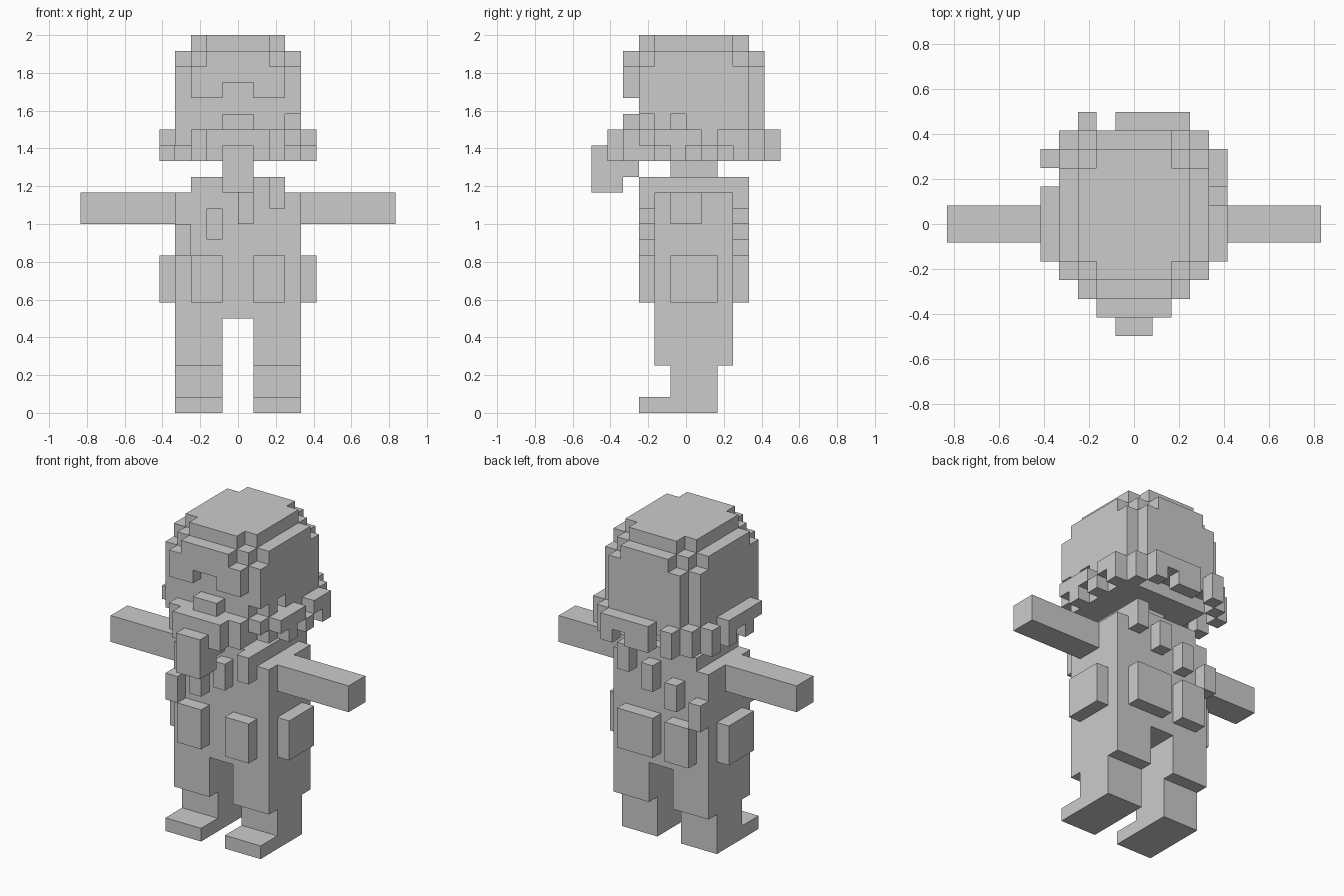
import bpy
import bmesh

U = 1 / 12  # edge of one block

if "Cube" in bpy.data.objects:
    bpy.data.objects.remove(bpy.data.objects["Cube"], do_unlink=True)

grey = bpy.data.materials.new("plain_grey")
grey.use_nodes = True
color = (0.6, 0.6, 0.6, 1)
grey.diffuse_color = color
grey.node_tree.nodes["Principled BSDF"].inputs["Base Color"].default_value = color


def part(name, *boxes, mirror=False):
    """Boxes are (x0, x1, y0, y1, z0, z1) in blocks, optionally repeated at -x."""
    bm = bmesh.new()
    boxes = list(boxes)
    if mirror:
        boxes += [(-b[1], -b[0]) + b[2:] for b in boxes]
    for x0, x1, y0, y1, z0, z1 in boxes:
        for v in bmesh.ops.create_cube(bm, size=1)["verts"]:
            v.co = (U * (x1 if v.co.x > 0 else x0),
                    U * (y1 if v.co.y > 0 else y0),
                    U * (z1 if v.co.z > 0 else z0))
    mesh = bpy.data.meshes.new(name)
    bm.to_mesh(mesh)
    bm.free()
    mesh.materials.append(grey)
    obj = bpy.data.objects.new(name, mesh)
    bpy.context.collection.objects.link(obj)
    return obj


# Legs and body
part("feet", (1, 4, -3, 2, 0, 1), mirror=True)
part("ankles", (1, 4, -1, 2, 1, 3), mirror=True)
part("legs", (1, 4, -2, 3, 3, 6), mirror=True)
part("torso", (-4, 4, -2, 3, 6, 14))
part("shoulders", (-3, 3, -2, 3, 14, 15))
part("neck", (-1, 1, -1, 2, 15, 16))
part("arms", (4, 10, -1, 1, 12, 14), mirror=True)

# Pouches round the waist
part("front_pouches", (1, 3, -3, -2, 7, 10), mirror=True)
part("side_pouches", (4, 5, -1, 2, 7, 10), mirror=True)
part("back_pouches", (0, 3, 3, 4, 7, 10), (-3, -1, 3, 4, 7, 10))

# Diagonal strap, front and back
for side, y in (("front", -3), ("back", 3)):
    part(side + "_strap", *[(2 - 2 * i, 3 - 2 * i, y, y + 1, 13 - i, 15 - i)
                            for i in range(4)])

# Head and rounded helmet
part("head", (-3, 3, -3, 4, 16, 23))
part("jaw", (-4, 4, -3, 4, 17, 18), (3, 4, -2, 4, 16, 17))
part("crown", (-2, 2, -3, 4, 23, 24), (-3, 3, -2, 3, 23, 24))
part("helmet_brim", (-3, 3, -4, -3, 21, 22), (-2, 2, -4, -3, 22, 23),
     (1, 3, -4, -3, 20, 21), (-3, -1, -4, -3, 20, 21))
part("helmet_back", (-3, 3, 4, 5, 17, 22), (-2, 2, 4, 5, 22, 23))
part("helmet_sides", (3, 4, -3, 4, 19, 22), (3, 4, -2, 3, 22, 23), mirror=True)
part("cheeks", (-4, -3, -3, 4, 18, 19),
     (3, 4, -2, -1, 18, 19), (3, 4, 0, 4, 18, 19))

# Face
part("nose", (-1, 1, -4, -3, 18, 19))
part("moustache", (-2, 2, -5, -4, 17, 18), (-3, 3, -4, -3, 17, 18))
part("beard", (-1, 1, -6, -4, 14, 17), (-1, 1, -4, -3, 15, 17),
     (-2, 2, -5, -3, 16, 17), (-3, 3, -4, -3, 16, 17))

# Ragged hair fringe
part("left_fringe", (4, 5, -2, 1, 17, 18), (4, 5, 2, 4, 17, 18),
     (4, 5, 1, 2, 16, 17), (4, 5, -1, 0, 16, 17), (4, 5, 3, 4, 16, 17))
part("right_fringe", (-5, -4, -2, 2, 17, 18), (-5, -4, 3, 4, 16, 18),
     (-5, -4, -1, 0, 16, 17), (-5, -4, 1, 2, 16, 17))
part("back_fringe", (-1, 3, 5, 6, 17, 18), (-3, -2, 5, 6, 16, 18),
     (2, 3, 5, 6, 16, 17), (-1, 1, 5, 6, 16, 17))
part("fringe_corners", (3, 4, 4, 5, 16, 18), mirror=True)
